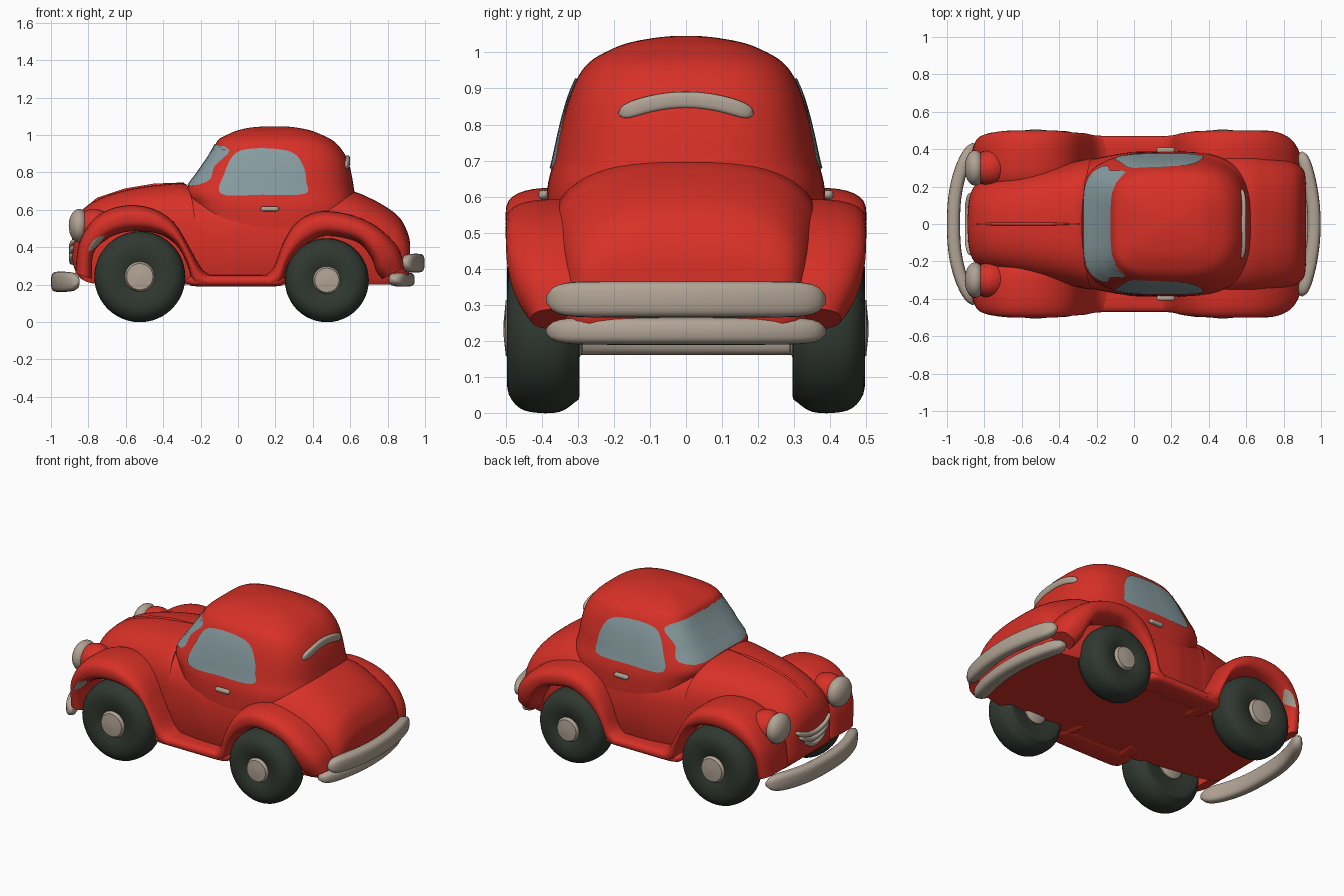
import bpy, bmesh, math
from mathutils import Vector, Matrix
from mathutils.bvhtree import BVHTree

old = bpy.data.objects.get("Cube")
if old:
    bpy.data.objects.remove(old)


def material(name, rgb):
    m = bpy.data.materials.new(name)
    m.use_nodes = True
    m.diffuse_color = (*rgb, 1)
    m.node_tree.nodes["Principled BSDF"].inputs["Base Color"].default_value = (*rgb, 1)
    return m


RED = material("red paint", (0.68, 0.03, 0.02))
GLASS = material("grey blue glass", (0.24, 0.33, 0.35))
RUBBER = material("dark rubber", (0.03, 0.04, 0.03))
CREAM = material("cream trim", (0.44, 0.37, 0.30))


def finish(name, bm, mat, angle=50):
    mesh = bpy.data.meshes.new(name)
    bm.to_mesh(mesh)
    tree = BVHTree.FromBMesh(bm)
    bm.free()
    mesh.materials.append(mat)
    for p in mesh.polygons:
        p.use_smooth = True
    mesh.set_sharp_from_angle(angle=math.radians(angle))
    bpy.context.collection.objects.link(bpy.data.objects.new(name, mesh))
    return tree


def spline(rows, steps=4, closed=False):
    """Catmull-Rom interpolation of rows of any length."""
    n, out = len(rows), []
    for i in range(n if closed else n - 1):
        a, b, c, d = [rows[j % n] if closed else rows[min(max(j, 0), n - 1)] for j in range(i - 1, i + 3)]
        for k in range(steps):
            t = k / steps
            out.append([q + t * (r - p + t * (2 * p - 5 * q + 4 * r - s + t * (3 * (q - r) + s - p))) / 2
                        for p, q, r, s in zip(a, b, c, d)])
    return out if closed else out + [list(rows[-1])]


def power(v, n):
    return math.copysign(abs(v) ** (2 / n), v)


def loft(name, rings, mat, angle=50):
    bm = bmesh.new()
    vs = [[bm.verts.new(p) for p in ring] for ring in rings]
    n = len(vs[0])
    for a, b in zip(vs, vs[1:]):
        for i in range(n):
            bm.faces.new((a[i], a[(i + 1) % n], b[(i + 1) % n], b[i]))
    bm.faces.new(vs[0])
    bm.faces.new(vs[-1])
    bmesh.ops.recalc_face_normals(bm, faces=bm.faces)
    return finish(name, bm, mat, angle)


def angles(n):
    return [2 * math.pi * i / n for i in range(n)]


def bar(name, path, ra, rb, mat, n=3):
    """Rounded bar along a path, with rounded ends."""
    pts, rings = [Vector(p) for p in path], []
    last = len(pts) - 1
    for i, p in enumerate(pts):
        t = (pts[min(i + 1, last)] - pts[max(i - 1, 0)]).normalized()
        side = t.cross(Vector((0, 0, 1))).normalized()
        up = side.cross(t)
        f = max(0.25, (1 - abs(2 * i / last - 1) ** 12) ** 0.5)
        rings.append([p + side * ra * f * power(math.cos(a), n) + up * rb * f * power(math.sin(a), n)
                      for a in angles(20)])
    return loft(name, rings, mat, 60)


def ball(name, loc, scale, mat):
    bm = bmesh.new()
    bmesh.ops.create_uvsphere(bm, u_segments=32, v_segments=16, radius=1,
                              matrix=Matrix.LocRotScale(Vector(loc), None, Vector(scale)))
    finish(name, bm, mat)


def decal(name, tree, outline, place, direction, mat):
    """Thin plate that follows the surface under a 2D outline."""
    pts, d = spline(outline, 5, True), Vector(direction)
    ca, cb = [sum(p[k] for p in pts) / len(pts) for k in (0, 1)]
    bm, rings = bmesh.new(), []
    for k in range(1, 9):
        ring = []
        for a, b in pts:
            hit, normal, _, _ = tree.ray_cast(Vector(place(ca + (a - ca) * k / 8, cb + (b - cb) * k / 8)), d)
            if hit is None:
                bm.free()
                return
            ring.append(bm.verts.new(hit - d * 0.004 + normal * 0.002))
        rings.append(ring)
    n = len(pts)
    bm.faces.new(rings[0])
    for r, q in zip(rings, rings[1:]):
        for i in range(n):
            bm.faces.new((r[i], r[(i + 1) % n], q[(i + 1) % n], q[i]))
    bmesh.ops.recalc_face_normals(bm, faces=bm.faces)
    if sum(f.normal.dot(d) for f in bm.faces) > 0:
        bmesh.ops.reverse_faces(bm, faces=bm.faces)
    finish(name, bm, mat)


# Lower body: x, half width, top, bottom
hull = [(-.89, .10, .46, .34), (-.88, .18, .52, .27), (-.84, .23, .59, .22), (-.75, .255, .655, .2),
        (-.6, .285, .705, .2), (-.45, .315, .73, .2), (-.29, .35, .742, .2), (-.27, .348, .712, .2),
        (-.1, .38, .71, .2), (.1, .388, .71, .2), (.4, .388, .71, .2), (.6, .38, .7, .2),
        (.7, .365, .665, .2), (.8, .345, .61, .2), (.87, .32, .55, .21), (.91, .28, .47, .25), (.92, .2, .42, .3)]
rings = []
for x, w, top, low in spline(hull):
    mid = low + 0.45 * (top - low)
    arc = [math.pi * i / 32 for i in range(33)]
    sec = [(w * power(math.cos(a), 2.7), mid + (top - mid) * power(max(math.sin(a), 0), 2.7)) for a in arc]
    sec = [(w * .95, low), (w, low + .03)] + sec + [(-w, low + .03), (-w * .95, low)]
    rings.append([(x + (0.4 * y * y if x < -.1 else 4 * max(-x, 0) * y * y), y, z) for y, z in sec])
body = loft("lower_body", rings, RED)

# Cabin: height, front, back, half width
stack = [(.5, -.2, .62, .386), (.62, -.24, .635, .385), (.7, -.28, .622, .367), (.8, -.215, .605, .345),
         (.88, -.16, .58, .322), (.94, -.125, .54, .295), (.975, -.105, .5, .265), (1.0, -.06, .45, .225),
         (1.025, 0, .385, .165), (1.04, .07, .31, .09), (1.046, .15, .25, .03)]
rings = []
for z, x0, x1, w in spline(stack):
    xc, ring = (x0 + x1) / 2, []
    for a in angles(80):
        n = 3 if math.cos(a) > 0 else 4.5
        x = power(math.cos(a), n)
        taper = 1 - 0.08 * min(x, 0) ** 2
        ring.append((xc + (x1 - x0) / 2 * x, w * taper * power(math.sin(a), n), z))
    rings.append(ring)
cabin = loft("cabin", rings, RED)

# Hood centre ridge
bar("hood_ridge", [(x, 0, z + .002) for x, _, z, _ in hull[2:7]], .008, .008, RED, 2)

# Windows
decal("windshield", cabin, [(-.29, .735), (0, .735), (.29, .735), (.285, .83), (.255, .935), (0, .95),
                            (-.255, .935), (-.285, .83)], lambda a, b: (-2, a, b), (1, 0, 0), GLASS)
side_window = [(-.09, .685), (-.07, .8), (-.02, .895), (.06, .925), (.2, .925), (.3, .9), (.35, .83),
               (.365, .75), (.355, .685), (.13, .68)]

# Fenders: outer edge x, z, inner edge x, z, side reach
front = [(-.87, .26, -.78, .23, .44), (-.85, .42, -.775, .36, .47), (-.78, .54, -.72, .43, .49),
         (-.68, .605, -.63, .475, .5), (-.56, .625, -.52, .485, .5), (-.44, .6, -.41, .465, .5),
         (-.34, .53, -.32, .4, .49), (-.26, .4, -.265, .29, .485), (-.19, .28, -.24, .2, .475),
         (-.12, .24, -.17, .19, .47)]
rear = [(.13, .24, .19, .19, .47), (.19, .29, .235, .21, .475), (.24, .42, .265, .3, .485),
        (.31, .53, .335, .39, .495), (.42, .588, .44, .455, .5), (.55, .585, .54, .455, .5),
        (.68, .545, .65, .42, .5), (.78, .48, .715, .34, .495), (.86, .39, .74, .27, .47), (.89, .29, .77, .23, .43)]
patches = {"front": [(-.8, .38), (-.77, .44), (-.71, .465), (-.75, .41)],
           "rear": [(.57, .455), (.63, .445), (.69, .395), (.62, .42)]}
tire = [(.07, .31), (.18, .295), (.205, .31), (.232, .35), (.235, .41), (.222, .46), (.18, .492), (.12, .495), (.07, .48)]
hub = [(.01, .286), (.06, .288), (.08, .3), (.08, .48), (.068, .5), (.01, .506)]

for s, side in ((1, "left"), (-1, "right")):
    def from_side(a, b):
        return (a, 2 * s, b)

    decal(f"{side}_side_window", cabin, side_window, from_side, (0, -s, 0), GLASS)
    for end, table, wx, wr in (("front", front, -.525, 1.03), ("rear", rear, .475, .95)):
        rings = []
        for ox, oz, ix, iz, reach in spline(table):
            o, i = Vector((ox, 0, oz)), Vector((ix, 0, iz))
            yc, yr = (reach + .2) / 2, (reach - .2) / 2
            rings.append([(o + i) / 2 + (o - i) / 2 * power(math.cos(a), 2.7)
                          + Vector((0, s * (yc + yr * power(math.sin(a), 2.7)), 0)) for a in angles(32)])
        fender = loft(f"{side}_{end}_fender", rings, RED)
        decal(f"{side}_{end}_marker", fender, patches[end], from_side, (0, -s, 0), CREAM)
        for part, profile, mat in (("tire", spline(tire, 3), RUBBER), ("hubcap", hub, CREAM)):
            zc = .235 * wr
            loft(f"{side}_{end}_{part}", [[(wx + r * wr * math.cos(a), s * y, zc + r * wr * math.sin(a))
                                           for a in angles(48)] for r, y in profile], mat)
    # Running board, door handle and headlight
    bar(f"{side}_running_board", [(-.28 + .027 * i, s * .39, .22) for i in range(21)], .08, .03, RED)
    bar(f"{side}_door_handle", [(.12 + .01 * i, s * .395, .605) for i in range(11)], .014, .013, CREAM)
    ball(f"{side}_headlight_housing", (-.77, s * .3, .51), (.1, .095, .095), RED)
    ball(f"{side}_headlight", (-.85, s * .3, .515), (.055, .095, .09), CREAM)

# Bumpers
span = [i / 20 for i in range(-20, 21)]
bar("front_bumper", [(-.965 + .11 * abs(u) ** 2.5, .43 * u, .215) for u in span], .035, .054, CREAM)
bar("rear_bumper_upper", [(.963 - .07 * u * u, .385 * u, .315) for u in span], .035, .05, CREAM)
bar("rear_bumper_lower", [(.9 - .07 * u * u, .385 * u, .227) for u in span], .045, .038, CREAM)


def on_surface(tree, x, y, z):
    hit = tree.ray_cast(Vector((x, y, z)), Vector((-x, 0, 0)).normalized())[0]
    return hit or Vector((math.copysign(.88, x), y, z))


# Smile shaped grille and rear vent
for k, (width, z) in enumerate(((.1, .32), (.14, .355), (.165, .39))):
    bar(f"grille_bar_{k + 1}", [on_surface(body, -2, width * u, z + .05 * u * u) for u in span], .018, .014, CREAM)
bar("rear_vent", [on_surface(cabin, 2, .185 * u, .868 - .04 * u * u) for u in span], .014, .023, CREAM)
